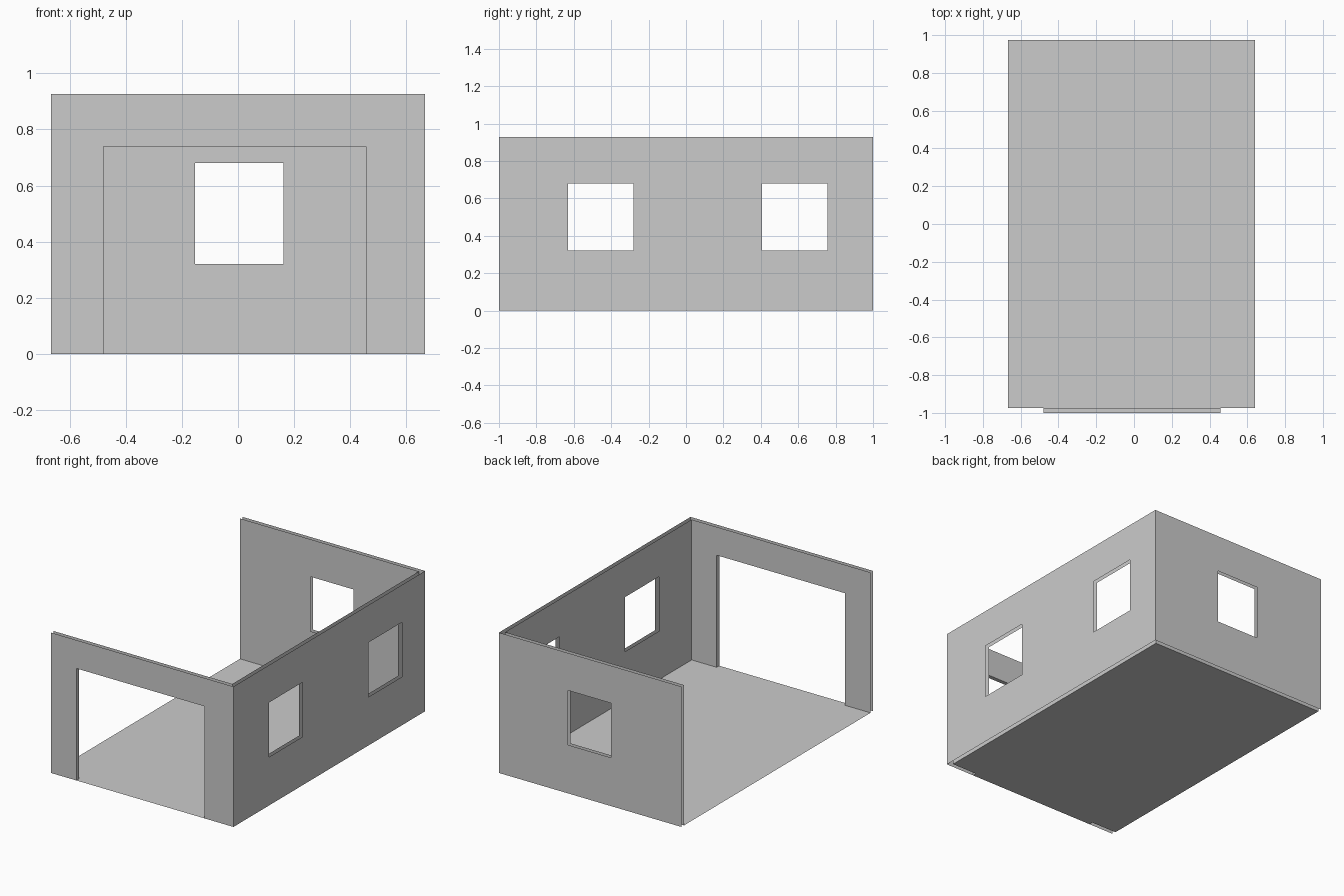
import bpy, bmesh

if "Cube" in bpy.data.objects:
    bpy.data.objects.remove(bpy.data.objects["Cube"])

W, L, H, T = 0.667, 1.0, 0.927, 0.027      # half width, half length, wall height, wall gap
DOOR = (-0.48, 0.457, 0.0, 0.74)
BACK_WINDOW = (-0.153, 0.163, 0.32, 0.68)
SIDE_WINDOWS = [(-0.63, -0.28, 0.32, 0.68), (0.407, 0.757, 0.32, 0.68)]


def add_sheet(bm, place, u0, u1, holes):
    """Flat wall skin from u0 to u1 with rectangular holes (u0, u1, z0, z1)."""
    us = sorted({u0, u1, *(v for h in holes for v in h[:2])})
    zs = sorted({0.0, H, *(v for h in holes for v in h[2:])})
    for a, b in zip(us, us[1:]):
        for c, d in zip(zs, zs[1:]):
            mu, mz = (a + b) / 2, (c + d) / 2
            if any(h[0] < mu < h[1] and h[2] < mz < h[3] for h in holes):
                continue
            add_quad(bm, [place(a, c), place(b, c), place(b, d), place(a, d)])


def add_quad(bm, pts):
    bm.faces.new([bm.verts.new(p) for p in pts])


def finish(bm, name):
    bmesh.ops.remove_doubles(bm, verts=bm.verts, dist=1e-5)
    mesh = bpy.data.meshes.new(name)
    bm.to_mesh(mesh)
    bm.free()
    bpy.context.collection.objects.link(bpy.data.objects.new(name, mesh))


# Double-skinned walls, open along their top, bottom and free ends
def wall(name, axis, outer, inner, outer_span, inner_span, holes, reveals=()):
    def at(pos):
        if axis == 'y':
            return lambda u, z: (u, pos, z)
        return lambda u, z: (pos, u, z)
    bm = bmesh.new()
    add_sheet(bm, at(outer), *outer_span, holes)
    add_sheet(bm, at(inner), *inner_span, holes)
    # Strips lining an opening between the two skins
    for (a, c), (b, d) in reveals:
        o, i = at(outer), at(inner)
        add_quad(bm, [o(a, c), o(b, d), i(b, d), i(a, c)])
    finish(bm, name)


x0, x1, _, dz = DOOR
door_lining = [((x0, 0), (x0, dz)), ((x0, dz), (x1, dz)), ((x1, dz), (x1, 0))]
wall("front_wall", 'y', -L, -L + T, (-W, W), (-W, W - T), [DOOR], door_lining)
wall("back_wall", 'y', L, L - T, (-W, W), (-W, W - T), [BACK_WINDOW])
wall("side_wall", 'x', W, W - T, (-L, L), (-L + T, L - T), SIDE_WINDOWS)

# Floor sheet with a threshold strip running through the doorway
bm = bmesh.new()
for a, b, c, d in [(-W, W - T, -L + T, L - T), (x0, x1, -L, -L + T)]:
    add_quad(bm, [(a, c, 0), (b, c, 0), (b, d, 0), (a, d, 0)])
finish(bm, "floor")
